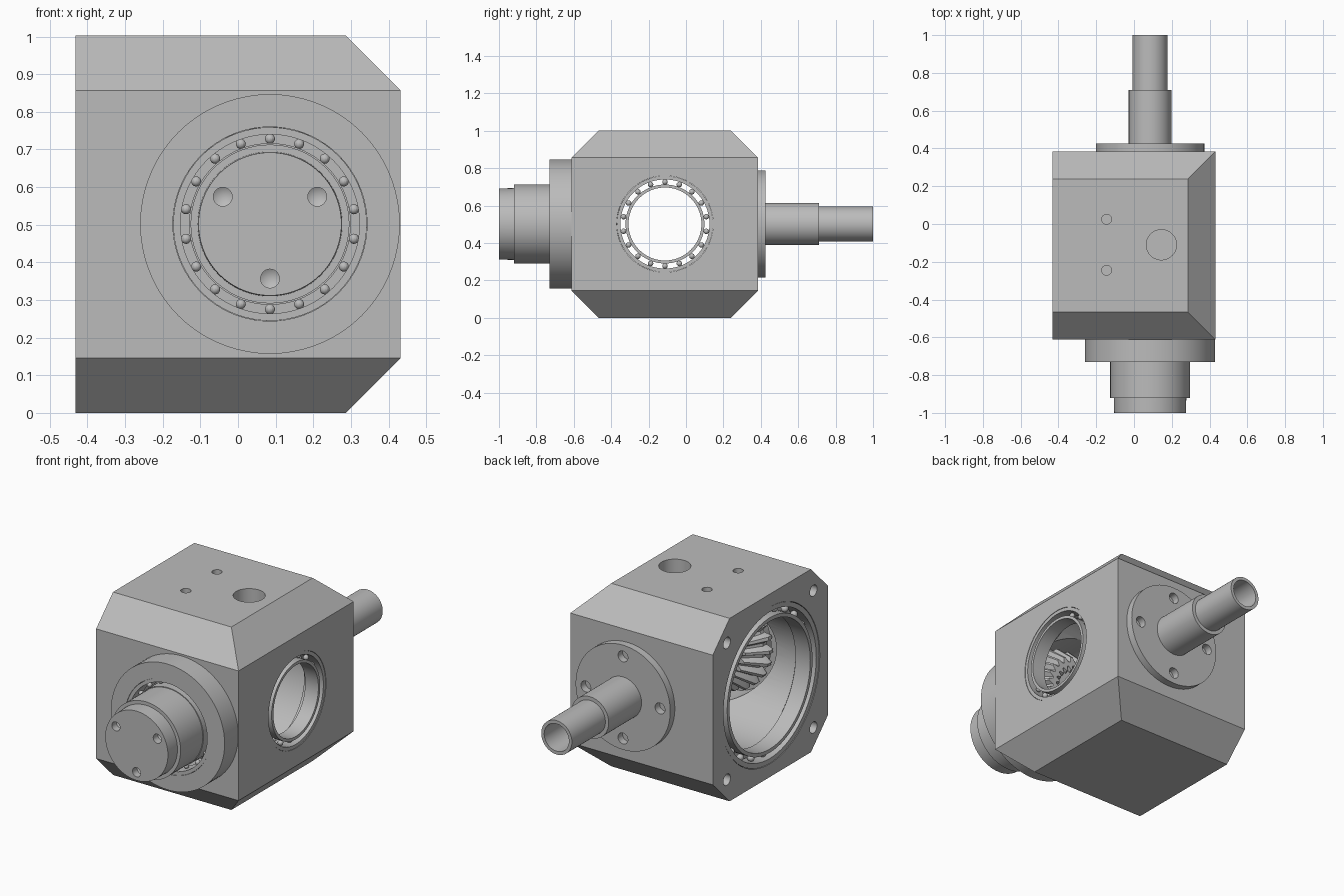
import bpy, bmesh
from math import cos, sin, tau, radians
from mathutils import Vector

if "Cube" in bpy.data.objects:
    bpy.data.objects.remove(bpy.data.objects["Cube"])

grey = bpy.data.materials.new("machined_grey")
grey.use_nodes = True
grey.diffuse_color = (0.5, 0.5, 0.5, 1)
grey.node_tree.nodes["Principled BSDF"].inputs["Base Color"].default_value = (0.5, 0.5, 0.5, 1)

CX, CY, CZ = 0.085, -0.1125, 0.502      # shaft x, bore y, common height
MID_Y = {"X": (0, CY, CZ), "Y": (CX, 0, CZ)}


def finish(name, bm):
    bmesh.ops.remove_doubles(bm, verts=bm.verts, dist=0.00005)
    bmesh.ops.recalc_face_normals(bm, faces=bm.faces)
    me = bpy.data.meshes.new(name)
    bm.to_mesh(me)
    bm.free()
    me.materials.append(grey)
    ob = bpy.data.objects.new(name, me)
    bpy.context.collection.objects.link(ob)
    return ob


def lathe(name, axis, profile, centre=None, n=72, groove=1.0):
    """Revolve a closed (radius, position) profile; groove < 1 cuts teeth."""
    c = Vector(centre or MID_Y[axis])
    bm = bmesh.new()
    rings = []
    for r, t in profile:
        ring = []
        for k in range(n):
            s = r * (groove if k % 4 > 1 else 1)
            u, v = s * cos(tau * k / n), s * sin(tau * k / n)
            p = {"X": (t, u, v), "Y": (u, t, v), "Z": (u, v, t)}[axis]
            ring.append(bm.verts.new(c + Vector(p)))
        rings.append(ring)
    for a, b in zip(rings, rings[1:] + rings[:1]):
        for k in range(n):
            j = (k + 1) % n
            bm.faces.new((a[k], a[j], b[j], b[k]))
    bmesh.ops.dissolve_degenerate(bm, dist=0.00005, edges=bm.edges)
    return finish(name, bm)


def rod(name, axis, r, t0, t1, centre=None, n=72):
    return lathe(name, axis, [(0, t0), (r, t0), (r, t1), (0, t1)], centre, n)


def tube(name, axis, ri, ro, t0, t1):
    return lathe(name, axis, [(ri, t0), (ro, t0), (ro, t1), (ri, t1)])


def cut(target, cutters):
    for c in cutters:
        m = target.modifiers.new("cut", "BOOLEAN")
        m.operation, m.solver, m.object = "DIFFERENCE", "EXACT", c
        bpy.context.view_layer.objects.active = target
        bpy.ops.object.modifier_apply(modifier=m.name)
        bpy.data.objects.remove(c)


def bearing(name, axis, radii, t0, t1, ball_r, balls=18):
    """Two races with a ring of balls between them."""
    a, b, c, d = radii
    tube(name + "_inner_race", axis, a, b, t0, t1)
    tube(name + "_outer_race", axis, c, d, t0, t1)
    bm = bmesh.new()
    for k in range(balls):
        r, ang, t = (b + c) / 2, tau * (k + 0.5) / balls, (t0 + t1) / 2
        u, v = r * sin(ang + tau / balls / 2), r * cos(ang + tau / balls / 2)
        p = Vector((t, u, v) if axis == "X" else (u, t, v)) + Vector(MID_Y[axis])
        g = bmesh.ops.create_uvsphere(bm, u_segments=14, v_segments=10, radius=ball_r)
        bmesh.ops.translate(bm, verts=g["verts"], vec=p)
    finish(name + "_balls", bm)


# Housing: block chamfered on every side but the open one
W, Y0, Y1, H, C = 0.432, -0.612, 0.385, 1.003, 0.146
bm = bmesh.new()
for y, s in ((Y0, 1), (Y1, -1)):
    for z, q in ((0, 1), (H, -1)):
        for p in ((-W, y + s * C, z), (-W, y, z + q * C),
                  (W - C, y + s * C, z), (W, y, z + q * C)):
            bm.verts.new(p)
bmesh.ops.convex_hull(bm, input=bm.verts)
bmesh.ops.dissolve_limit(bm, angle_limit=0.01, verts=bm.verts, edges=bm.edges)
housing = finish("housing", bm)

cutters = [
    # Stepped main bore, wide at the open side
    lathe("bore", "X", [(0, -0.5), (0.43, -0.5), (0.43, -0.33), (0.365, -0.33),
                        (0.365, 0.3), (0.258, 0.3), (0.258, 0.5), (0, 0.5)]),
    # Front shaft bore and gear pocket
    lathe("shaft_bore", "Y", [(0, -0.7), (0.258, -0.7), (0.258, -0.49),
                              (0.3, -0.49), (0.3, -0.2), (0, -0.2)]),
    # Filler and bolt holes on top
    rod("filler_hole", "Z", 0.08, 0.91, 1.1, (0.145, -0.11, 0), 40)]
for y in (0.025, -0.245):
    cutters.append(rod("top_hole", "Z", 0.026, 0.93, 1.1, (-0.145, y, 0), 24))
for dy in (-0.375, 0.375):
    for dz in (-0.375, 0.375):
        cutters.append(rod("corner_hole", "X", 0.031, -0.5, -0.3, (0, CY + dy, CZ + dz), 24))
cut(housing, cutters)

# Front collar and output shaft
tube("front_collar", "Y", 0.258, 0.345, -0.73, Y0)
front_shaft = lathe("front_shaft", "Y", [(0, -1), (0.19, -1), (0.192, -0.92), (0.211, -0.92),
                                         (0.211, -0.45), (0, -0.45)])
drills = []
for k in range(3):
    a = radians(30 + 120 * k)
    drills.append(lathe("drill", "Y", [(0, -1.1), (0.025, -1.1), (0.025, -0.96), (0, -0.945)],
                        (CX + 0.145 * cos(a), 0, CZ + 0.145 * sin(a)), 24))
cut(front_shaft, drills)
lathe("bevel_gear", "Y", [(0, -0.47), (0.285, -0.47), (0.285, -0.44), (0.2, -0.35),
                          (0.15, -0.35), (0.14, -0.37), (0, -0.37)], n=96, groove=0.86)

# Bearings at the three openings
bearing("front_bearing", "Y", (0.2105, 0.215, 0.238, 0.257), -0.728, -0.63, 0.0135)
bearing("side_bearing", "X", (0.195, 0.211, 0.238, 0.257), 0.35, 0.43, 0.0145)
bearing("large_bearing", "X", (0.35, 0.37, 0.402, 0.428), -0.43, -0.34, 0.019, 24)

# Back flange with four bolt holes, and hollow stepped input shaft
flange = rod("back_flange", "Y", 0.287, Y1, 0.425)
cut(flange, [rod("bolt_hole", "Y", 0.03, 0.3, 0.5,
                 (CX + 0.225 * cos(tau * k / 4), 0, CZ + 0.225 * sin(tau * k / 4)), 24)
             for k in range(4)])
lathe("back_shaft", "Y", [(0, 0.42), (0.113, 0.42), (0.113, 0.71), (0.093, 0.71), (0.093, 1),
                          (0.075, 1), (0.075, 0.75), (0, 0.75)])

# Smooth round surfaces, keep machined edges sharp
for ob in bpy.context.collection.objects:
    ob.select_set(ob.type == "MESH")
bpy.context.view_layer.objects.active = housing
bpy.ops.object.shade_smooth_by_angle(angle=radians(25))
